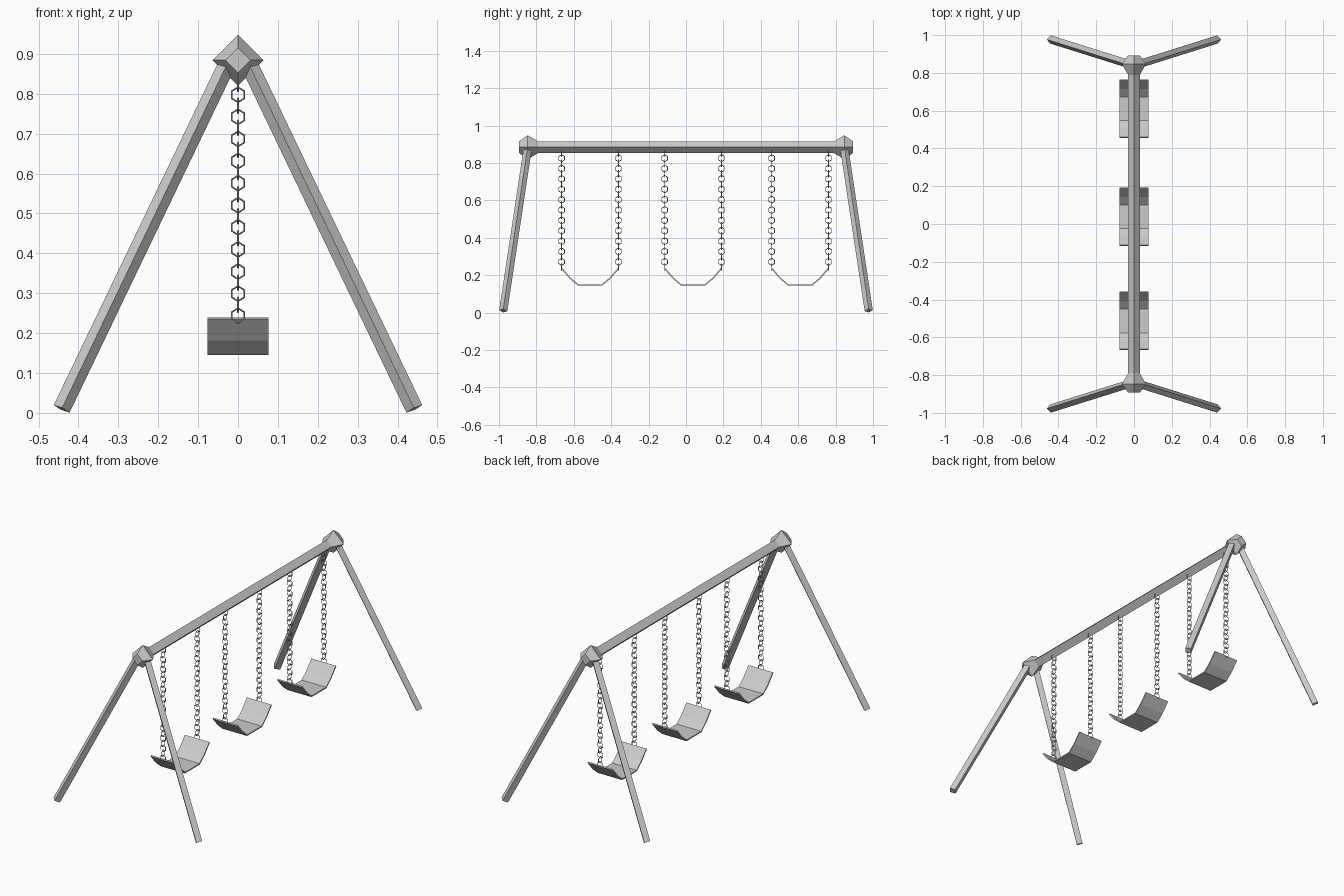
import bpy
from math import cos, sin, pi
from mathutils import Vector

if "Cube" in bpy.data.objects:
    bpy.data.objects.remove(bpy.data.objects["Cube"])


def make(name, verts, faces):
    mesh = bpy.data.meshes.new(name)
    mesh.from_pydata([tuple(v) for v in verts], [], faces)
    mesh.update()
    obj = bpy.data.objects.new(name, mesh)
    bpy.context.collection.objects.link(obj)
    # consistent outward normals
    import bmesh
    bm = bmesh.new()
    bm.from_mesh(mesh)
    bmesh.ops.recalc_face_normals(bm, faces=bm.faces)
    bm.to_mesh(mesh)
    bm.free()
    return obj


def diamond_loft(name, sections, a, b):
    """Closed four-sided bar through (centre, half diagonal) sections."""
    verts, faces = [], []
    for c, r in sections:
        verts += [Vector(c) + d * r for d in (a, b, -a, -b)]
    for s in range(len(sections) - 1):
        for i in range(4):
            j = (i + 1) % 4
            faces.append((4*s + i, 4*s + j, 4*s + 4 + j, 4*s + 4 + i))
    n = len(verts)
    faces += [(3, 2, 1, 0), (n - 4, n - 3, n - 2, n - 1)]
    return make(name, verts, faces)


X, Y, Z = Vector((1, 0, 0)), Vector((0, 1, 0)), Vector((0, 0, 1))
TOP = 0.884

# top beam with a swollen joint at each end
stations = [(-0.893, 0.031), (-0.847, 0.064), (-0.79, 0.031),
            (0.79, 0.031), (0.847, 0.064), (0.893, 0.031)]
diamond_loft("top_beam", [((0, y, TOP), r) for y, r in stations], X, Z)

# four splayed legs
for sy, end in ((-1, "front"), (1, "back")):
    for sx, side in ((-1, "left"), (1, "right")):
        foot = Vector((sx * 0.442, sy * 0.977, 0.0102))
        head = Vector((sx * 0.028, sy * 0.847, 0.873))
        d = (head - foot).normalized()
        a = d.cross(Y).normalized()
        diamond_loft(f"{end}_{side}_leg", [(foot, 0.022), (head, 0.022)],
                     a, d.cross(a))


# chain of hexagonal links, alternately turned by a quarter
def chain(name, y, pitch=0.0277, count=23, R=0.0175, r=0.0022, n=6, m=4):
    verts, faces = [], []
    for k in range(count):
        centre = Vector((0, y, 0.853 - k * pitch))
        across, normal = (X, Y) if k % 2 == 0 else (Y, X)
        base = len(verts)
        for i in range(n):
            t = 2 * pi * i / n
            out = Z * cos(t) * 1.08 + across * sin(t)
            for j in range(m):
                p = 2 * pi * j / m
                verts.append(centre + out * (R + r * cos(p)) + normal * r * sin(p))
                i2, j2 = (i + 1) % n, (j + 1) % m
                faces.append((base + i*m + j, base + i2*m + j,
                              base + i2*m + j2, base + i*m + j2))
    make(name, verts, faces)


# sling seats, each hung on two chains
half = [(0.152, 0.237), (0.107, 0.184), (0.064, 0.148)]
profile = [(-y, z) for y, z in half] + half[::-1]
for label, cy in (("front", -0.513), ("middle", 0.038), ("back", 0.61)):
    verts = [(x, cy + y, z) for y, z in profile for x in (-0.076, 0.076)]
    faces = [(2*i, 2*i + 1, 2*i + 3, 2*i + 2) for i in range(len(profile) - 1)]
    seat = make(f"{label}_seat", verts, faces)
    mod = seat.modifiers.new("thickness", "SOLIDIFY")
    mod.thickness = 0.007
    mod.offset = 0
    for s, side in ((-1, "a"), (1, "b")):
        chain(f"{label}_chain_{side}", cy + s * 0.152)
